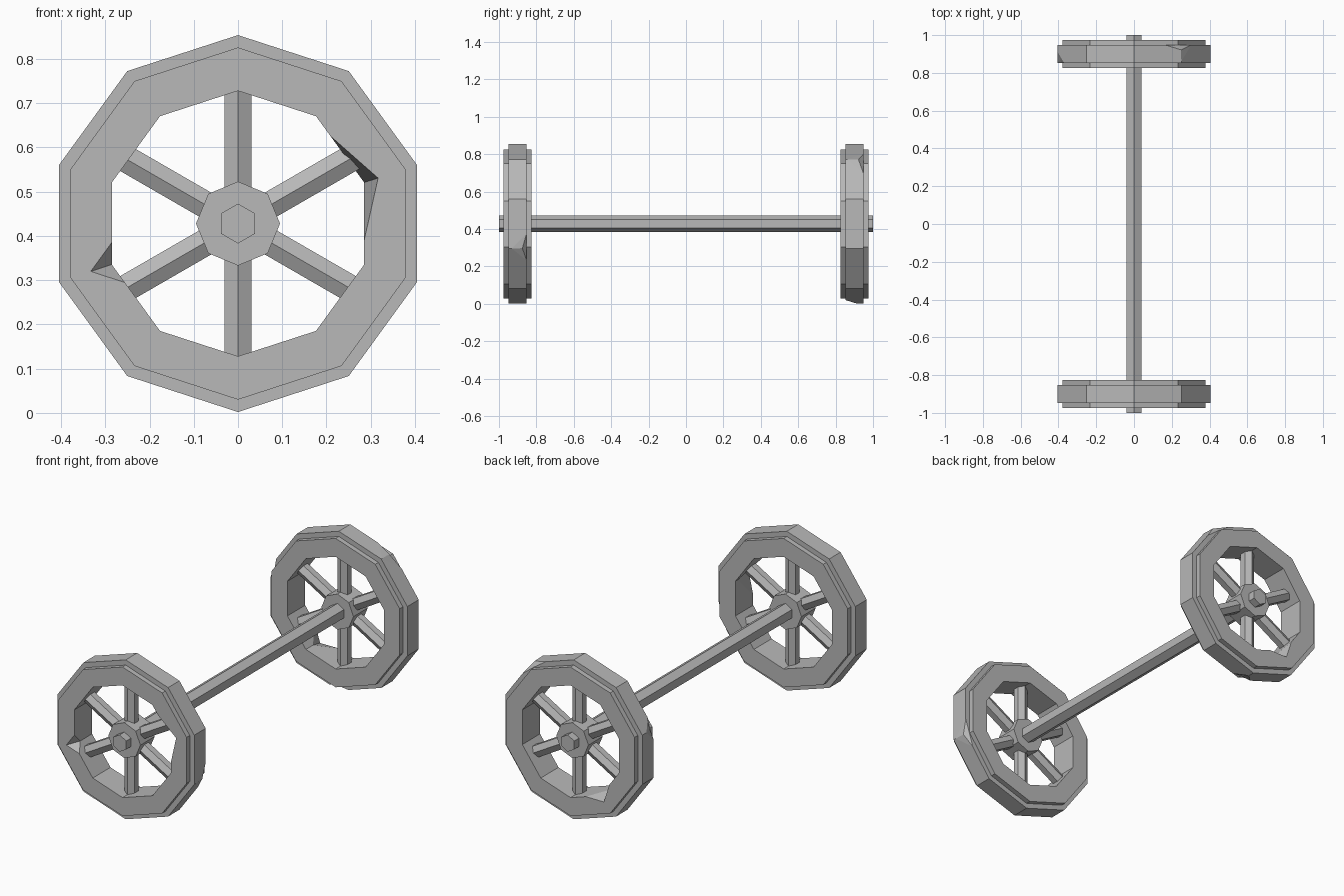
import bpy, bmesh
from math import cos, sin, radians, tau
from mathutils import Vector, Matrix

cube = bpy.data.objects.get("Cube")
if cube:
    bpy.data.objects.remove(cube)

AXIS_Z = 0.428
WHEEL_Y = 0.90
RIM_INNER, RIM_SIDE, RIM_TREAD = 0.30, 0.398, 0.426
HALF_WIDTH, HALF_TREAD = 0.075, 0.048

grey = bpy.data.materials.new("worn_grey")
grey.use_nodes = True
colour = (0.48, 0.48, 0.48, 1)
grey.diffuse_color = colour
grey.node_tree.nodes["Principled BSDF"].inputs["Base Color"].default_value = colour


def make_object(name, bm, location):
    bmesh.ops.recalc_face_normals(bm, faces=bm.faces)
    mesh = bpy.data.meshes.new(name)
    bm.to_mesh(mesh)
    bm.free()
    mesh.materials.append(grey)
    obj = bpy.data.objects.new(name, mesh)
    obj.location = location
    bpy.context.collection.objects.link(obj)
    return obj


def polar(radius, degrees, y):
    a = radians(degrees)
    return Vector((radius * cos(a), y, radius * sin(a)))


def prism(bm, sides, radius, start, end):
    """Closed prism between two points, with a corner facing up or front."""
    axis = end - start
    side = Vector((0, 0, 1)) if abs(axis.normalized().y) > 0.9 else Vector((0, 1, 0))
    other = axis.normalized().cross(side)
    rings = []
    for centre in (start, end):
        rings.append([bm.verts.new(centre + radius * (side * cos(tau * i / sides)
                                                      + other * sin(tau * i / sides)))
                      for i in range(sides)])
    for i in range(sides):
        j = (i + 1) % sides
        bm.faces.new((rings[0][i], rings[0][j], rings[1][j], rings[1][i]))
    for ring in rings:
        bm.faces.new(ring)


def chip(bm, corner, target, reach):
    """Knock a corner towards target, leaving facets around it."""
    vert = min(bm.verts, key=lambda v: (v.co - corner).length)
    for edge in list(vert.link_edges):
        amount = min(reach, 0.9 * edge.calc_length())
        bmesh.utils.edge_split(edge, vert, amount / edge.calc_length())
    for face in list(vert.link_faces):
        loop = next(l for l in face.loops if l.vert == vert)
        bmesh.utils.face_split(face, loop.link_loop_prev.vert, loop.link_loop_next.vert)
    vert.co = target


def make_wheel(name, y, chips):
    location = (0, y, AXIS_Z)
    # Stepped ten-sided rim
    profile = [(RIM_INNER, -HALF_WIDTH), (RIM_SIDE, -HALF_WIDTH),
               (RIM_SIDE, -HALF_TREAD), (RIM_TREAD, -HALF_TREAD),
               (RIM_TREAD, HALF_TREAD), (RIM_SIDE, HALF_TREAD),
               (RIM_SIDE, HALF_WIDTH), (RIM_INNER, HALF_WIDTH)]
    bm = bmesh.new()
    rings = [[bm.verts.new(polar(r, 90 + 36 * i, py)) for r, py in profile]
             for i in range(10)]
    for i, ring in enumerate(rings):
        following = rings[(i + 1) % 10]
        for k in range(len(profile)):
            m = (k + 1) % len(profile)
            bm.faces.new((ring[k], ring[m], following[m], following[k]))
    # Worn corners
    for radius, angle, cy, new_radius, new_y, reach in chips:
        chip(bm, polar(radius, angle, cy), polar(new_radius, angle, new_y), reach)
    make_object(name + "_rim", bm, location)
    # Eight-sided hub
    bm = bmesh.new()
    prism(bm, 8, 0.095, Vector((0, -0.06, 0)), Vector((0, 0.06, 0)))
    make_object(name + "_hub", bm, location)
    # Six hexagonal spokes
    bm = bmesh.new()
    for i in range(6):
        prism(bm, 6, 0.035, polar(0.05, 90 + 60 * i, 0), polar(0.30, 90 + 60 * i, 0))
    make_object(name + "_spokes", bm, location)


make_wheel("front_wheel", -WHEEL_Y, [
    (RIM_INNER, 18, -HALF_WIDTH, 0.333, -HALF_WIDTH, 0.13),
    (RIM_INNER, 198, -HALF_WIDTH, 0.35, -HALF_WIDTH, 0.05),
    (RIM_TREAD, -18, HALF_TREAD, 0.422, 0.025, 0.08)])
make_wheel("back_wheel", WHEEL_Y, [
    (RIM_INNER, 234, HALF_WIDTH, 0.335, HALF_WIDTH, 0.09),
    (RIM_TREAD, 54, HALF_TREAD, 0.424, 0.022, 0.09),
    (RIM_TREAD, 162, -HALF_TREAD, 0.41, -0.03, 0.06),
    (RIM_TREAD, 270, -HALF_TREAD, 0.405, -0.03, 0.06)])

# Hexagonal axle
bm = bmesh.new()
prism(bm, 6, 0.045, Vector((0, -1, 0)), Vector((0, 1, 0)))
make_object("axle", bm, (0, 0, AXIS_Z))
